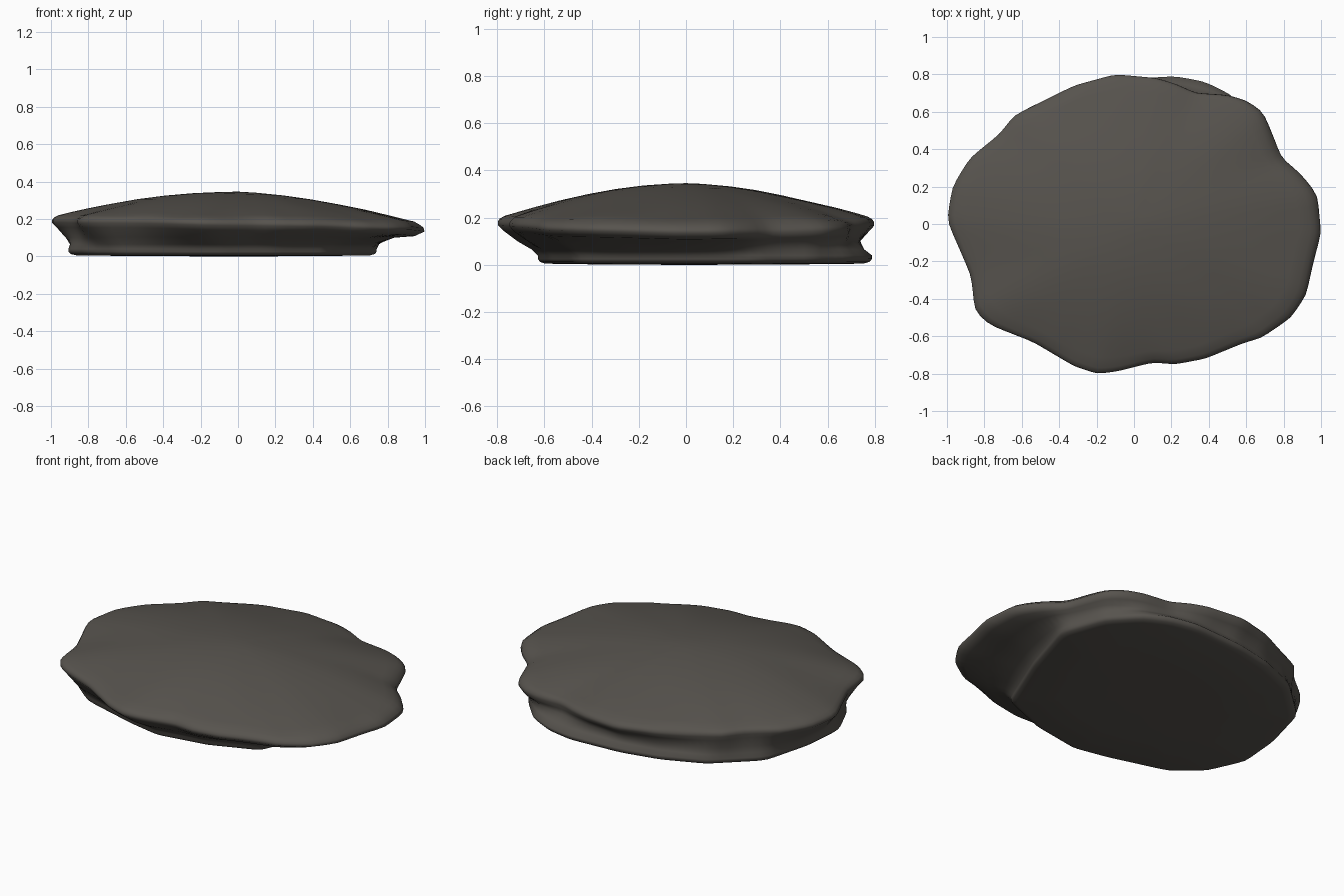
import bpy, math
from mathutils import Vector, noise

if "Cube" in bpy.data.objects:
    bpy.data.objects.remove(bpy.data.objects["Cube"])

# Upper edge and footprint of the slab, seen from above
RIM = [(1, -.05), (.98, .16), (.88, .28), (.79, .35), (.74, .48), (.69, .6), (.6, .66),
       (.5, .69), (.33, .7), (.22, .75), (.12, .78), (-.1, .8), (-.32, .74), (-.5, .65),
       (-.64, .58), (-.72, .48), (-.88, .35), (-.97, .2), (-1, .02), (-.93, -.14),
       (-.87, -.28), (-.85, -.47), (-.77, -.54), (-.54, -.63), (-.32, -.76), (-.2, -.8),
       (-.1, -.79), (.1, -.74), (.22, -.75), (.38, -.72), (.6, -.63), (.68, -.61),
       (.84, -.5), (.92, -.38), (.96, -.2)]
BASE = [(.64, -.08), (.75, .29), (.66, .54), (.52, .69), (.38, .76), (.22, .79), (-.1, .77),
        (-.33, .72), (-.57, .62), (-.81, .4), (-.89, .1), (-.91, -.14), (-.81, -.36),
        (-.65, -.49), (-.3, -.59), (-.1, -.63), (.2, -.58), (.48, -.47)]
COUNT = 128


def radius_at(outline, angle):
    """Distance from the centre to a closed outline along an angle."""
    ray = Vector((math.cos(angle), math.sin(angle)))
    best = 0
    for i, point in enumerate(outline):
        a, b = Vector(outline[i - 1]), Vector(point)
        edge = b - a
        det = ray.x * edge.y - ray.y * edge.x
        if abs(det) < 1e-6:
            continue
        dist = (a.x * edge.y - a.y * edge.x) / det
        along = (a.x * ray.y - a.y * ray.x) / det
        if dist > 0 and -.001 <= along <= 1.001:
            best = max(best, dist)
    return best


def bump(angle, centre, width):
    d = math.remainder(angle - math.radians(centre), math.tau)
    return math.exp(-(d / math.radians(width)) ** 2)


def column(angle):
    """Cross-section (radius, height) from near the crown down to the base."""
    c, s = math.cos(angle), math.sin(angle)
    rim, base = radius_at(RIM, angle), radius_at(BASE, angle)
    oval = 1 / math.hypot(c / .97, s / .76)
    wave = noise.noise(Vector((c * 2, s * 2, 3)))
    edge_z = .18 - .015 * c + .008 * wave
    # Sloping shoulder on the left side
    shoulder = bump(angle, 10, 42)
    inset = .03 * shoulder
    drop = .018 * shoulder
    points = []
    # Gently domed top, round at the crown and wavy towards the rim
    for t in (.1, .25, .4, .55, .7, .82, .91, .97):
        z = edge_z + .015 + (.33 - edge_z) * (1 - t ** (1.8 - .25 * c - .12 * s))
        z += .008 * t * noise.noise(Vector((c * t * 3, s * t * 3, 1)))
        blend = t ** 3
        points.append((t * (oval * (1 - blend) + (rim - inset) * blend), z))
    # Rim, undercut and foot
    groove = .05 * bump(angle, 85, 45) + .025 * bump(angle, 185, 35)

    def between(f):
        return rim * f + base * (1 - f)

    points += [(rim - .008 - inset * .8, edge_z + .012 - drop * .3),
               (rim - inset * .2, edge_z - drop * .7),
               (rim, edge_z - .015 - drop),
               (between(.85) - groove * .4, edge_z - .04 - drop),
               (between(.52) - groove + .015 * wave, .1 + .012 * wave),
               (between(.16) - groove * .6, .065),
               (base, .04), (base, .025), (base * .985, .012), (base * .95, .005),
               (base * .5, .001)]
    return points


# Slab built as rings around the centre
angles = [math.tau * i / COUNT for i in range(COUNT)]
columns = [column(a) for a in angles]
rings = len(columns[0])
verts = []
for k in range(rings):
    for i, a in enumerate(angles):
        # Slightly soften the outline corners
        r = (columns[i - 1][k][0] + 4 * columns[i][k][0] + columns[(i + 1) % COUNT][k][0]) / 6
        verts.append((r * math.cos(a), r * math.sin(a), columns[i][k][1]))
faces = []
for k in range(rings - 1):
    for i in range(COUNT):
        j = (i + 1) % COUNT
        faces.append((k * COUNT + i, (k + 1) * COUNT + i, (k + 1) * COUNT + j, k * COUNT + j))
crown, floor = len(verts), len(verts) + 1
verts += [(0, 0, .346), (0, 0, 0)]
last = (rings - 1) * COUNT
for i in range(COUNT):
    j = (i + 1) % COUNT
    faces += [(crown, i, j), (floor, last + j, last + i)]

mesh = bpy.data.meshes.new("flat_rock")
mesh.from_pydata(verts, [], faces)
rock = bpy.data.objects.new("flat_rock", mesh)
bpy.context.collection.objects.link(rock)

# Dark stone colour
stone = bpy.data.materials.new("dark_stone")
stone.use_nodes = True
colour = (.095, .087, .076, 1)
stone.diffuse_color = colour
stone.node_tree.nodes["Principled BSDF"].inputs["Base Color"].default_value = colour
mesh.materials.append(stone)

bpy.context.view_layer.objects.active = rock
rock.select_set(True)
bpy.ops.object.shade_smooth_by_angle(angle=math.radians(80))
